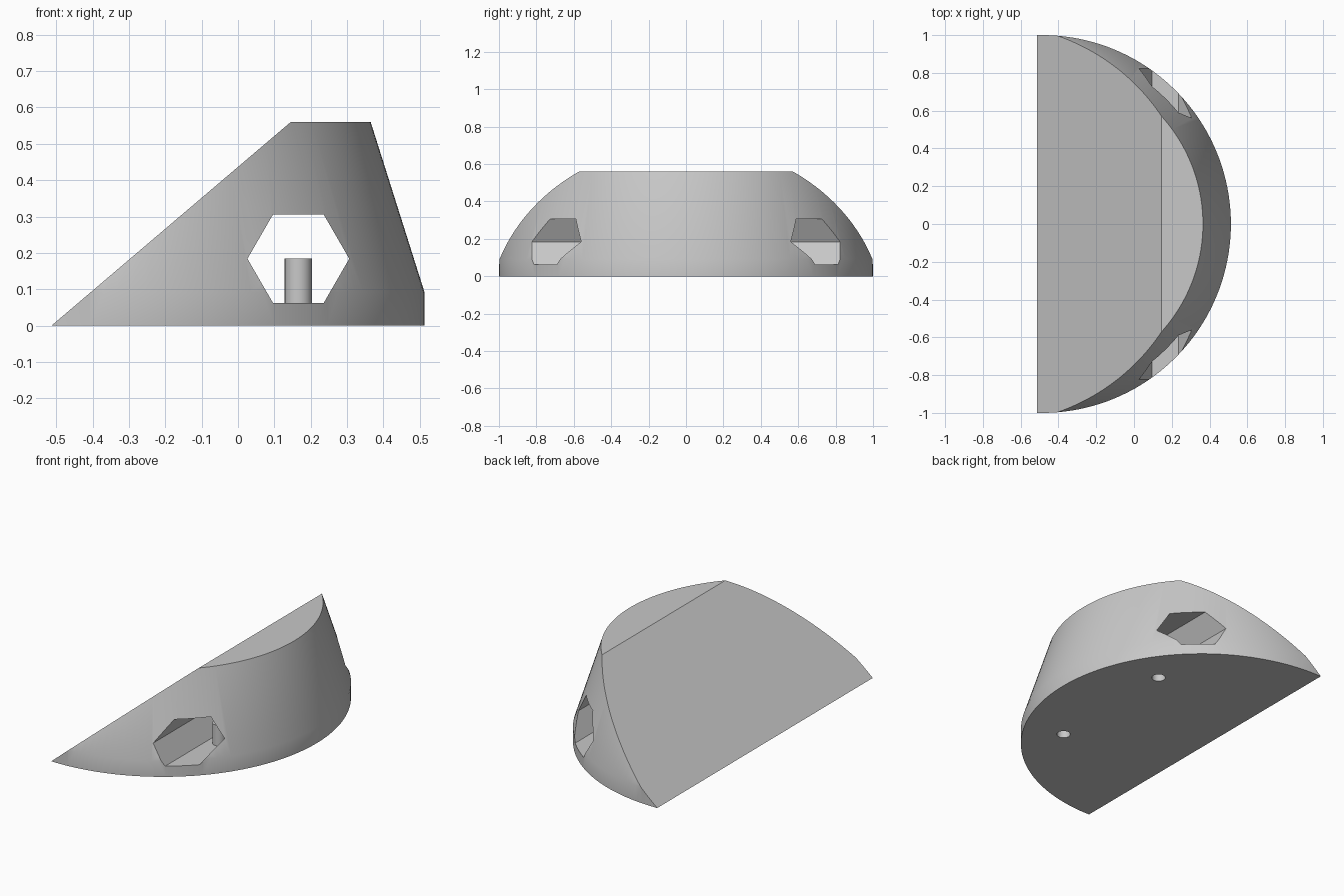
import bpy, bmesh, math
from mathutils import Matrix, Vector

cube = bpy.data.objects.get("Cube")
if cube:
    bpy.data.objects.remove(cube, do_unlink=True)

HEIGHT, RIM = 0.56, 0.092      # total height and height of the straight rim
AXIS_X = -0.487                # axis of the half-round wall
TIP_X, TOP_X = -0.513, 0.145   # ends of the sloping face
HOLE_X, HOLE_Z, HOLE_R = 0.166, 0.184, 0.14
PIN_Y, PIN_R = 0.41, 0.0375

grey = bpy.data.materials.new("light grey")
grey.use_nodes = True
colour = (0.58, 0.58, 0.58, 1)
grey.diffuse_color = colour
grey.node_tree.nodes["Principled BSDF"].inputs["Base Color"].default_value = colour


def add_object(name, bm):
    bmesh.ops.recalc_face_normals(bm, faces=bm.faces)
    mesh = bpy.data.meshes.new(name)
    bm.to_mesh(mesh)
    bm.free()
    obj = bpy.data.objects.new(name, mesh)
    obj.data.materials.append(grey)
    bpy.context.collection.objects.link(obj)
    return obj


def make_active(obj):
    bpy.ops.object.select_all(action="DESELECT")
    obj.select_set(True)
    bpy.context.view_layer.objects.active = obj


def prism(name, sides, radius, depth, matrix):
    bm = bmesh.new()
    bmesh.ops.create_cone(bm, cap_ends=True, segments=sides, radius1=radius,
                          radius2=radius, depth=depth, matrix=matrix)
    return add_object(name, bm)


def cut(obj, cutter):
    mod = obj.modifiers.new("cut", "BOOLEAN")
    mod.operation = "DIFFERENCE"
    mod.solver = "EXACT"
    mod.object = cutter
    make_active(obj)
    bpy.ops.object.modifier_apply(modifier=mod.name)
    bpy.data.objects.remove(cutter, do_unlink=True)


# Round body with a straight rim and a tapered wall
bm = bmesh.new()
SEGMENTS = 160
rings = []
for z, r in ((0, 1), (RIM, 1), (HEIGHT, 0.852)):
    ring = []
    for i in range(SEGMENTS):
        a = math.tau * i / SEGMENTS
        ring.append(bm.verts.new((AXIS_X + r * math.cos(a), r * math.sin(a), z)))
    rings.append(ring)
for low, high in zip(rings, rings[1:]):
    for i in range(SEGMENTS):
        j = (i + 1) % SEGMENTS
        bm.faces.new((low[i], low[j], high[j], high[i]))
bm.faces.new(rings[0])
bm.faces.new(rings[-1])

# Sloping face
normal = Vector((-HEIGHT, 0, TOP_X - TIP_X)).normalized()
bmesh.ops.bisect_plane(bm, geom=bm.verts[:] + bm.edges[:] + bm.faces[:],
                       plane_co=(TIP_X, 0, 0), plane_no=normal, clear_outer=True)
bmesh.ops.holes_fill(bm, edges=[e for e in bm.edges if e.is_boundary], sides=0)
body = add_object("wedge_body", bm)

# Hexagonal tunnel from front to back, with corners at the sides
turn = (Matrix.Translation((HOLE_X, 0, HOLE_Z)) @ Matrix.Rotation(math.pi / 2, 4, "X")
        @ Matrix.Rotation(math.pi / 2, 4, "Z"))
probe = turn @ Matrix.Rotation(0, 4, "Z")
bm = bmesh.new()
corners = [(HOLE_X + HOLE_R * math.cos(k * math.pi / 3),
            HOLE_Z + HOLE_R * math.sin(k * math.pi / 3)) for k in range(6)]
ends = [[bm.verts.new((x, y, z)) for x, z in corners] for y in (-1.5, 1.5)]
for k in range(6):
    n = (k + 1) % 6
    bm.faces.new((ends[0][k], ends[0][n], ends[1][n], ends[1][k]))
for end in ends:
    bm.faces.new(end)
cut(body, add_object("tunnel_cutter", bm))

# Pin sockets: round openings in the base that continue as capped tubes
floor = HOLE_Z - HOLE_R * math.sin(math.pi / 3)
parts = [body]
for side, y in (("front", -PIN_Y), ("back", PIN_Y)):
    cut(body, prism("socket_cutter", 32, PIN_R, 0.2, Matrix.Translation((HOLE_X, y, 0))))
    tube = prism(side + "_pin_socket", 32, PIN_R, HOLE_Z - floor,
                 Matrix.Translation((HOLE_X, y, (HOLE_Z + floor) / 2)))
    bm = bmesh.new()
    bm.from_mesh(tube.data)
    bmesh.ops.delete(bm, geom=[f for f in bm.faces if f.normal.z < -0.9], context="FACES_ONLY")
    bm.to_mesh(tube.data)
    bm.free()
    parts.append(tube)

# Smooth curved walls, sharp cut edges
for part in parts:
    make_active(part)
    bpy.ops.object.shade_smooth_by_angle(angle=math.radians(30))
